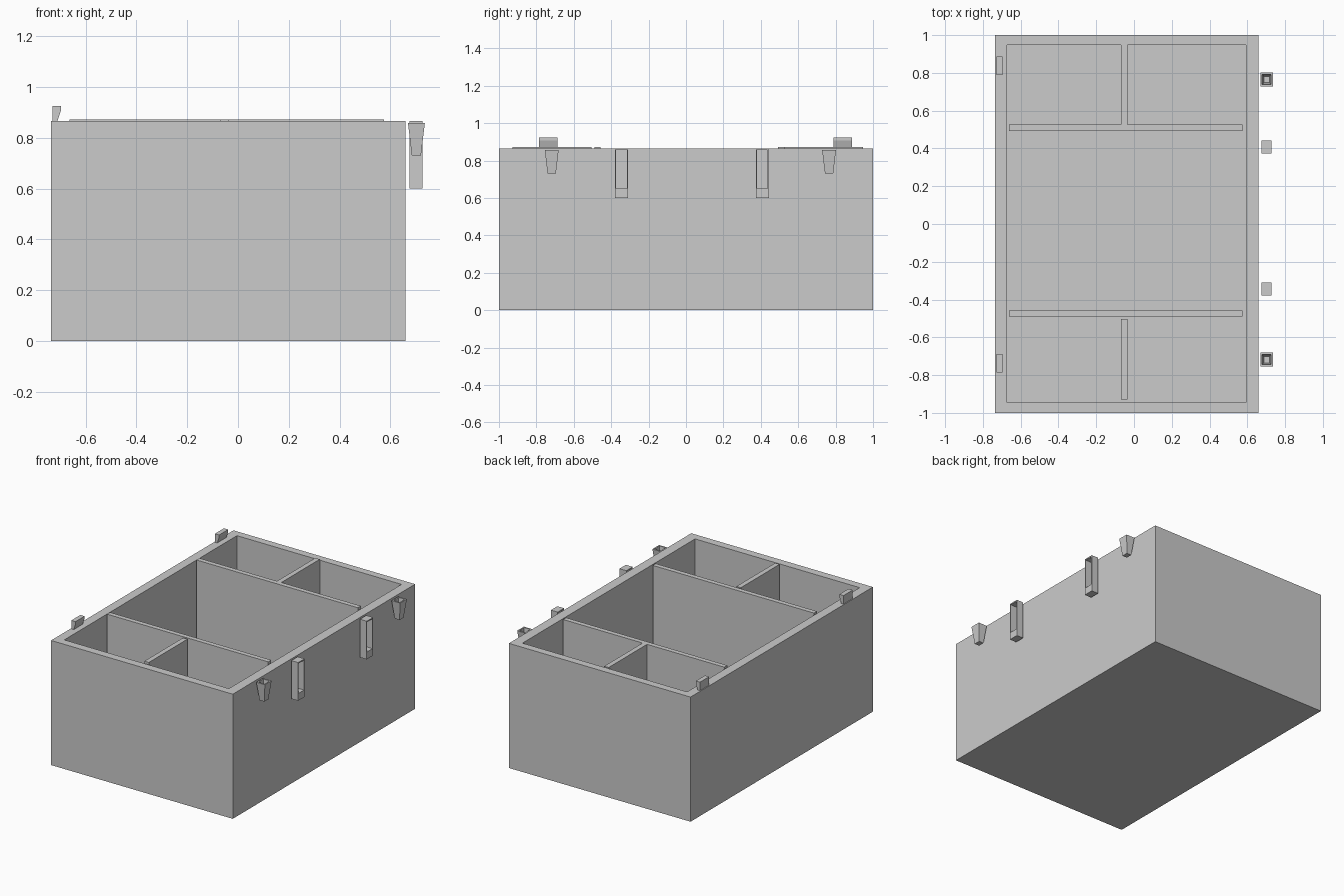
import bpy, bmesh

if "Cube" in bpy.data.objects:
    bpy.data.objects.remove(bpy.data.objects["Cube"])


def make_object(name, verts, faces):
    mesh = bpy.data.meshes.new(name)
    mesh.from_pydata(verts, [], faces)
    bm = bmesh.new()
    bm.from_mesh(mesh)
    bmesh.ops.recalc_face_normals(bm, faces=bm.faces)
    bm.to_mesh(mesh)
    bm.free()
    obj = bpy.data.objects.new(name, mesh)
    bpy.context.collection.objects.link(obj)
    return obj


def extrude(name, points, axis, lo, hi):
    """Extrude a closed 2D outline along an axis ('y': points are x,z; 'z': x,y)."""
    def place(p, d):
        return (p[0], d, p[1]) if axis == 'y' else (p[0], p[1], d)
    n = len(points)
    verts = [place(p, lo) for p in points] + [place(p, hi) for p in points]
    faces = [tuple(range(n)), tuple(range(n, 2 * n))]
    faces += [(i, (i + 1) % n, n + (i + 1) % n, n + i) for i in range(n)]
    return make_object(name, verts, faces)


def box(name, x0, x1, y0, y1, z0, z1):
    return extrude(name, [(x0, y0), (x1, y0), (x1, y1), (x0, y1)], 'z', z0, z1)


def rings(name, loops):
    """Skin a stack of four-sided loops (x0, x1, y0, y1, z), capped at both ends."""
    verts, faces = [], []
    for x0, x1, y0, y1, z in loops:
        verts += [(x0, y0, z), (x1, y0, z), (x1, y1, z), (x0, y1, z)]
    for r in range(len(loops) - 1):
        for i in range(4):
            j = (i + 1) % 4
            faces.append((4 * r + i, 4 * r + j, 4 * r + 4 + j, 4 * r + 4 + i))
    last = 4 * (len(loops) - 1)
    faces += [(0, 1, 2, 3), tuple(range(last, last + 4))]
    return make_object(name, verts, faces)


TOP, FLOOR, DIV_TOP = 0.865, 0.065, 0.872

# Open case with thick walls
rings("case", [
    (-0.735, 0.66, -1, 1, 0),
    (-0.735, 0.66, -1, 1, TOP),
    (-0.672, 0.592, -0.945, 0.948, TOP),
    (-0.672, 0.592, -0.945, 0.948, FLOOR),
])

# Rear T-shaped divider
extrude("rear_divider", [
    (-0.663, 0.493), (0.575, 0.493), (0.575, 0.526), (-0.035, 0.526),
    (-0.035, 0.947), (-0.069, 0.947), (-0.069, 0.526), (-0.663, 0.526),
], 'z', FLOOR, DIV_TOP)

# Front dividers
box("front_cross_divider", -0.663, 0.575, -0.49, -0.457, FLOOR, DIV_TOP)
box("front_split_divider", -0.069, -0.035, -0.928, -0.504, FLOOR, DIV_TOP)

# Hooked lid catches on the left rim
for side, y in (("front", -0.737), ("rear", 0.838)):
    extrude(side + "_catch", [
        (-0.729, TOP), (-0.711, TOP), (-0.697, 0.907), (-0.697, 0.924), (-0.729, 0.924),
    ], 'y', y - 0.05, y + 0.05)

# Tapered hollow cups beside the right wall
for side, y in (("front", -0.718), ("rear", 0.765)):
    cx = 0.702
    sections = [(0.018, 0.022, 0.73), (0.033, 0.037, 0.857),
                (0.024, 0.027, 0.857), (0.015, 0.017, 0.75)]
    rings(side + "_cup", [(cx - a, cx + a, y - b, y + b, z) for a, b, z in sections])

# Slotted upright loops beside the right wall
for side, y in (("front", -0.344), ("rear", 0.408)):
    outer = [(y - 0.035, 0.6), (y + 0.035, 0.6), (y + 0.035, 0.865), (y - 0.035, 0.865)]
    inner = [(y - 0.029, 0.65), (y + 0.029, 0.65), (y + 0.029, 0.857), (y - 0.029, 0.857)]
    verts = [(x, *p) for x, loop in ((0.675, outer), (0.727, outer), (0.727, inner), (0.675, inner))
             for p in loop]
    faces = [(4 * r + i, 4 * r + (i + 1) % 4, 4 * ((r + 1) % 4) + (i + 1) % 4, 4 * ((r + 1) % 4) + i)
             for r in range(4) for i in range(4)]
    make_object(side + "_loop", verts, faces)
